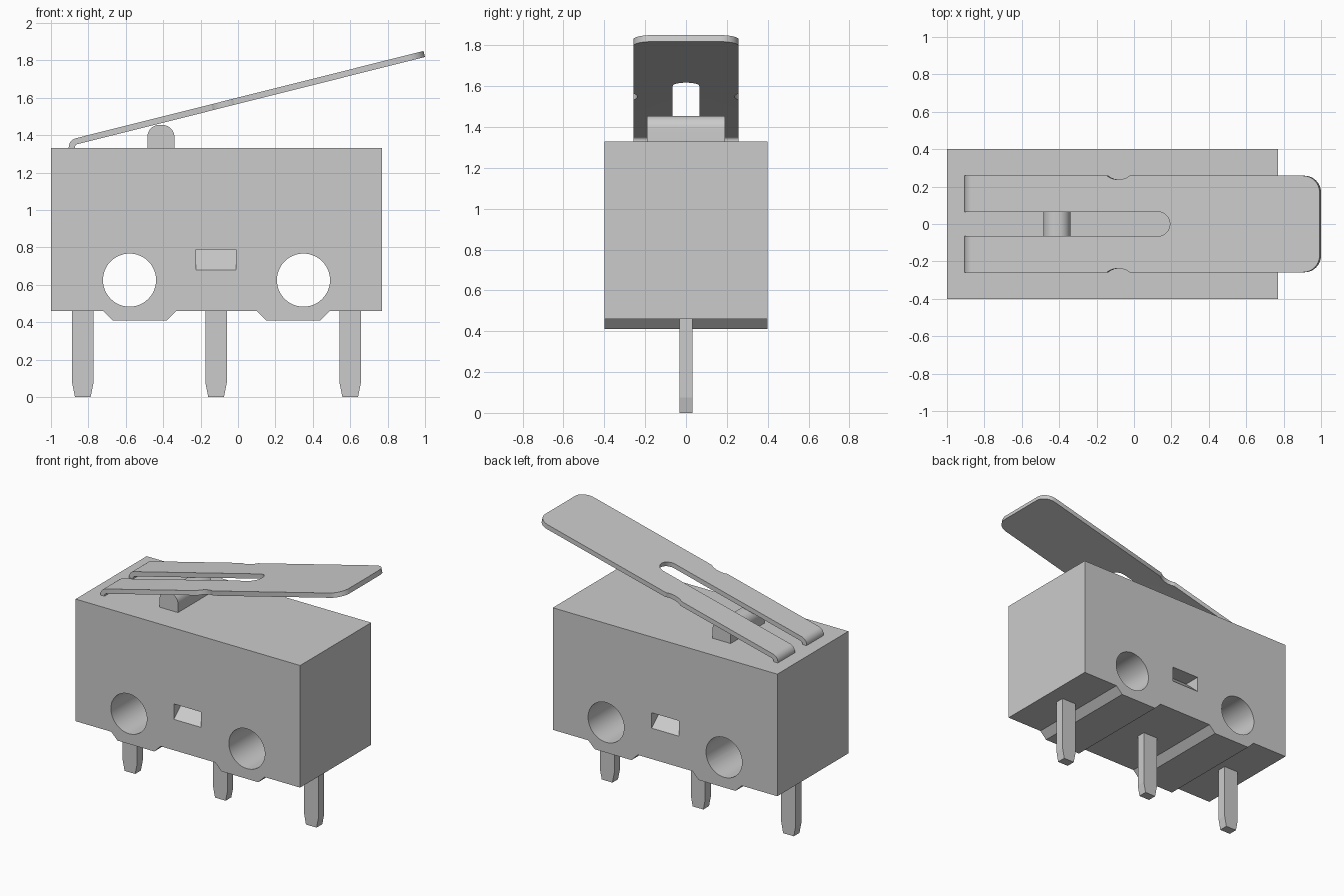
import bpy, bmesh
from math import radians, sin, cos, atan2, pi
from mathutils import Matrix

if "Cube" in bpy.data.objects:
    bpy.data.objects.remove(bpy.data.objects["Cube"])

grey = bpy.data.materials.new("plain grey")
grey.use_nodes = True
grey.diffuse_color = (0.6, 0.6, 0.6, 1)
grey.node_tree.nodes["Principled BSDF"].inputs["Base Color"].default_value = (0.6, 0.6, 0.6, 1)


def arc(cx, cy, r, start, end, steps):
    """Points on an arc, angles in degrees."""
    angles = [radians(start + (end - start) * i / steps) for i in range(steps + 1)]
    return [(cx + r * cos(a), cy + r * sin(a)) for a in angles]


def prism(name, outline, lo, hi, axis):
    """Extrude a 2D outline between lo and hi along an axis."""
    place = {"X": lambda a, b, d: (d, a, b),
             "Y": lambda a, b, d: (a, d, b),
             "Z": lambda a, b, d: (a, b, d)}[axis]
    bm = bmesh.new()
    rings = [[bm.verts.new(place(a, b, d)) for a, b in outline] for d in (lo, hi)]
    for ring in rings:
        bm.faces.new(ring)
    n = len(outline)
    for i in range(n):
        j = (i + 1) % n
        bm.faces.new((rings[0][i], rings[0][j], rings[1][j], rings[1][i]))
    bmesh.ops.recalc_face_normals(bm, faces=bm.faces)
    mesh = bpy.data.meshes.new(name)
    bm.to_mesh(mesh)
    bm.free()
    mesh.materials.append(grey)
    ob = bpy.data.objects.new(name, mesh)
    bpy.context.collection.objects.link(ob)
    return ob


def activate(ob):
    bpy.ops.object.select_all(action="DESELECT")
    ob.select_set(True)
    bpy.context.view_layer.objects.active = ob


def boolean(ob, cutter, operation="DIFFERENCE"):
    activate(ob)
    mod = ob.modifiers.new("cut", "BOOLEAN")
    mod.object, mod.operation, mod.solver = cutter, operation, "EXACT"
    bpy.ops.object.modifier_apply(modifier=mod.name)
    bpy.data.objects.remove(cutter)


def smooth(ob):
    activate(ob)
    bpy.ops.object.shade_smooth_by_angle(angle=radians(30))


# Housing with two feet on the underside
floor, top = 0.46, 1.33
outline = [(-1, top), (-1, floor)]
for x in (-0.72, 0.10):
    outline += [(x, floor), (x + 0.05, 0.41), (x + 0.34, 0.41), (x + 0.39, floor)]
outline += [(0.77, floor), (0.77, top)]
housing = prism("housing", outline, -0.4, 0.4, "Y")

# Mounting holes right through the housing
for x in (-0.58, 0.35):
    boolean(housing, prism("hole_cutter", arc(x, 0.625, 0.142, 0, 352.5, 47), -0.5, 0.5, "Y"))

# Wedge-shaped latch pockets on both faces
for side in (-1, 1):
    wedge = [(side * 0.42, 0.662), (side * 0.28, 0.79), (side * 0.42, 0.79)]
    boolean(housing, prism("pocket_cutter", wedge, -0.225, -0.01, "X"))
smooth(housing)

# Push button with a rounded top
button = prism("button", [(-0.485, 1.3)] + arc(-0.42, 1.39, 0.065, 180, 90, 10)
               + arc(-0.405, 1.39, 0.065, 90, 0, 10) + [(-0.34, 1.3)], -0.19, 0.19, "Y")
smooth(button)

# Terminal pins with tapered tips
for name, x in (("left", 0.6), ("middle", -0.117), ("right", -0.83)):
    prism(name + "_pin", [(x - 0.057, 0.5), (x - 0.057, 0.075), (x - 0.042, 0), (x + 0.042, 0),
                          (x + 0.057, 0.075), (x + 0.057, 0.5)], -0.032, 0.032, "Y")

# Lever: bent sheet strip, seen from the side
thick, bend, half = 0.033, (-0.855, 1.335), 0.258
slope = radians(14.1)
tip = (0.992, 1.85)
heading = 90 + 14.1
strip = ([(-0.905, 1.32)] + arc(*bend, 0.05, 180, heading, 10)
         + [tip, (tip[0] + thick * sin(slope), tip[1] - thick * cos(slope))]
         + arc(*bend, 0.05 - thick, heading, 180, 10) + [(-0.872, 1.32)])
lever = prism("lever", strip, -half - 0.01, half + 0.01, "Y")

# Trim the strip to its plan: rounded tip, side notches and open slot
edge = arc(-0.09, half - 0.09, 0.09, 0, 90, 10)
edge += [(-1.047, half)]
edge += [(-1.11 + 0.06 * cos(pi * t / 12), half - 0.02 * sin(pi * t / 12) ** 1.5) for t in range(1, 12)]
edge += [(-1.173, half), (-2.2, half)]
plan = edge + [(u, -v) for u, v in reversed(edge)]
tilt = Matrix.Translation((tip[0], 0, tip[1])) @ Matrix.Rotation(-slope, 4, "Y")
trim = prism("trim_cutter", plan, -1, 0.5, "Z")
slot = prism("slot_cutter", [(-2.3, -0.065)] + arc(-0.89, 0, 0.065, -90, 90, 20) + [(-2.3, 0.065)], -1, 0.5, "Z")
for cutter, operation in ((trim, "INTERSECT"), (slot, "DIFFERENCE")):
    cutter.data.transform(tilt)
    boolean(lever, cutter, operation)
smooth(lever)
